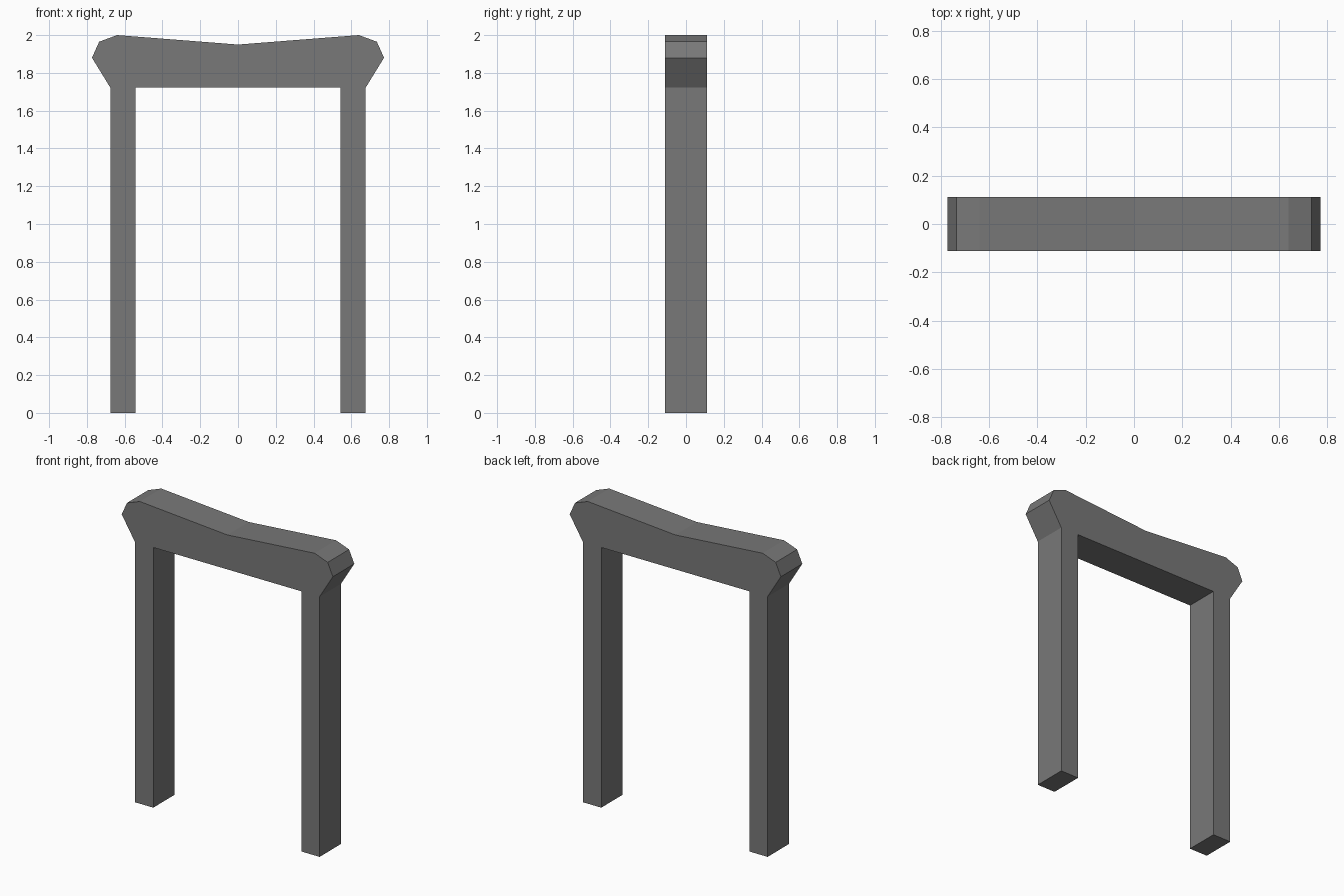
import bpy
import bmesh

if "Cube" in bpy.data.objects:
    bpy.data.objects.remove(bpy.data.objects["Cube"])

HALF_DEPTH = 0.112

# Right half of the gate outline (x, z): flared beam end, leg, inner corner
half = [(0.64, 2.0), (0.735, 1.965), (0.773, 1.88), (0.676, 1.722),
        (0.676, 0.0), (0.542, 0.0), (0.542, 1.722)]
outline = [(0.0, 1.95)] + half + [(-x, z) for x, z in reversed(half)]

# Gate frame: two posts and a saddle-shaped crossbeam as one extruded profile
bm = bmesh.new()
front = bm.faces.new([bm.verts.new((x, -HALF_DEPTH, z)) for x, z in outline])
extruded = bmesh.ops.extrude_face_region(bm, geom=[front], use_keep_orig=True)
back_verts = [g for g in extruded["geom"] if isinstance(g, bmesh.types.BMVert)]
bmesh.ops.translate(bm, verts=back_verts, vec=(0, 2 * HALF_DEPTH, 0))
bmesh.ops.recalc_face_normals(bm, faces=bm.faces)

mesh = bpy.data.meshes.new("gate_frame")
bm.to_mesh(mesh)
bm.free()
bpy.context.collection.objects.link(bpy.data.objects.new("gate_frame", mesh))

# Dark grey finish
dark = bpy.data.materials.new("dark_grey")
dark.diffuse_color = (0.19, 0.19, 0.19, 1.0)
dark.use_nodes = True
dark.node_tree.nodes["Principled BSDF"].inputs["Base Color"].default_value = dark.diffuse_color
mesh.materials.append(dark)
